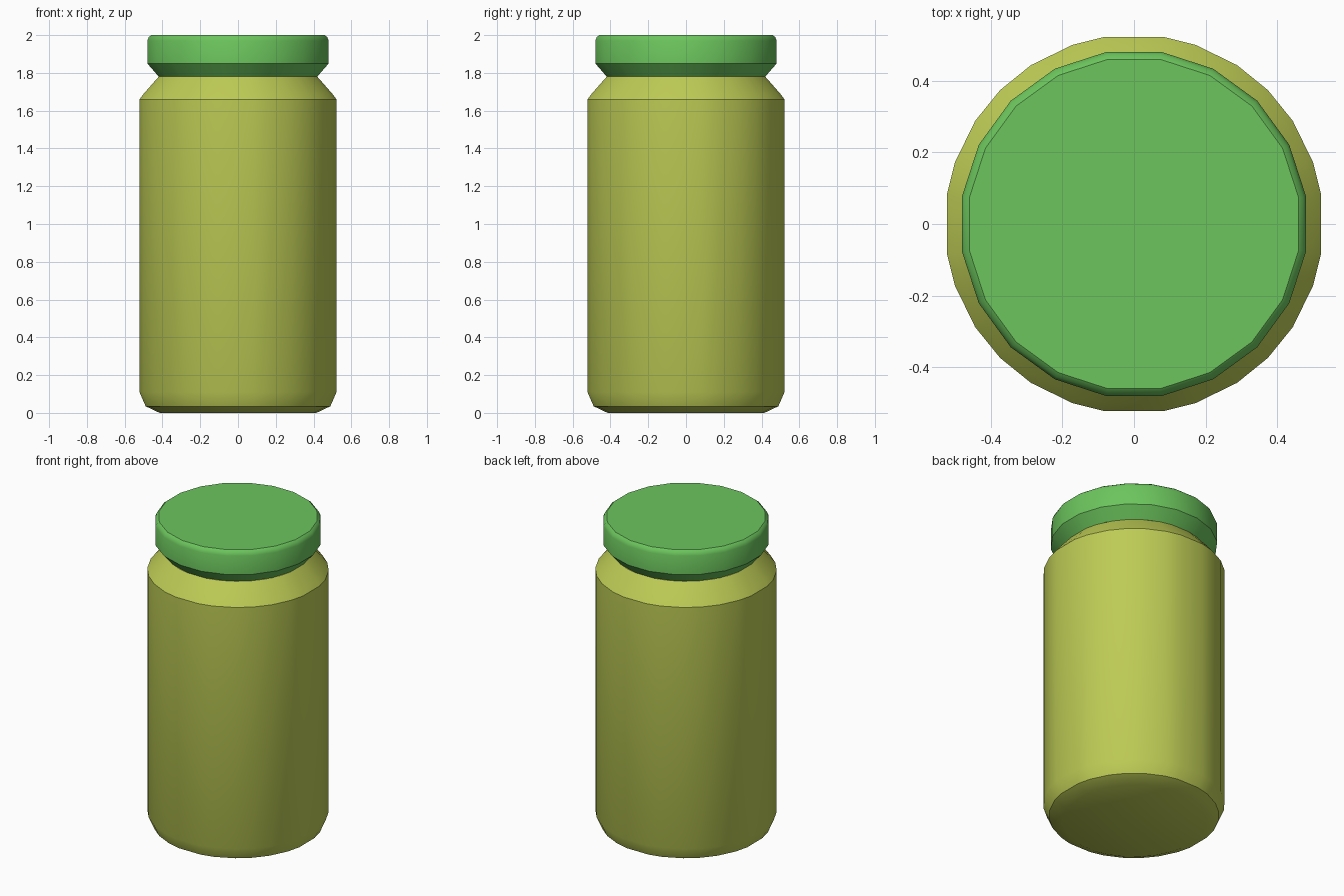
import bpy, bmesh, math

cube = bpy.data.objects.get("Cube")
if cube:
    bpy.data.objects.remove(cube, do_unlink=True)


def make_material(name, colour):
    mat = bpy.data.materials.new(name)
    mat.use_nodes = True
    mat.diffuse_color = colour
    mat.node_tree.nodes["Principled BSDF"].inputs["Base Color"].default_value = colour
    return mat


def turned_part(name, profile, quadrant, mat):
    """Closed turned solid from (radius, height) rings; quadrant lists the corner angles."""
    angles = [math.radians(q * 90 + a) for q in range(4) for a in quadrant]
    n = len(angles)
    bm = bmesh.new()
    rings = [[bm.verts.new((r * math.cos(a), r * math.sin(a), z)) for a in angles]
             for r, z in profile]
    for low, high in zip(rings, rings[1:]):
        for i in range(n):
            j = (i + 1) % n
            bm.faces.new((low[i], low[j], high[j], high[i]))
    bm.faces.new(rings[0][::-1])
    bm.faces.new(rings[-1])
    mesh = bpy.data.meshes.new(name)
    bm.to_mesh(mesh)
    bm.free()
    mesh.materials.append(mat)
    obj = bpy.data.objects.new(name, mesh)
    bpy.context.collection.objects.link(obj)
    bpy.ops.object.select_all(action='DESELECT')
    obj.select_set(True)
    bpy.context.view_layer.objects.active = obj
    bpy.ops.object.shade_smooth_by_angle(angle=math.radians(35))
    return obj


olive = make_material("olive_yellow", (0.51, 0.60, 0.09, 1))
green = make_material("lid_green", (0.15, 0.56, 0.11, 1))

# Jar body: rounded foot, straight wall, sloping shoulder
turned_part("jar_body",
            [(0.42, 0), (0.495, 0.035), (0.528, 0.11), (0.528, 1.66), (0.505, 1.69), (0.425, 1.78)],
            (9, 19, 33, 45, 57, 71, 81), olive)

# Lid: flared underside, upright band, softened top edge
turned_part("jar_lid",
            [(0.425, 1.78), (0.486, 1.85), (0.486, 1.97), (0.478, 1.99), (0.465, 2.0)],
            (9, 27, 45, 63, 81), green)
